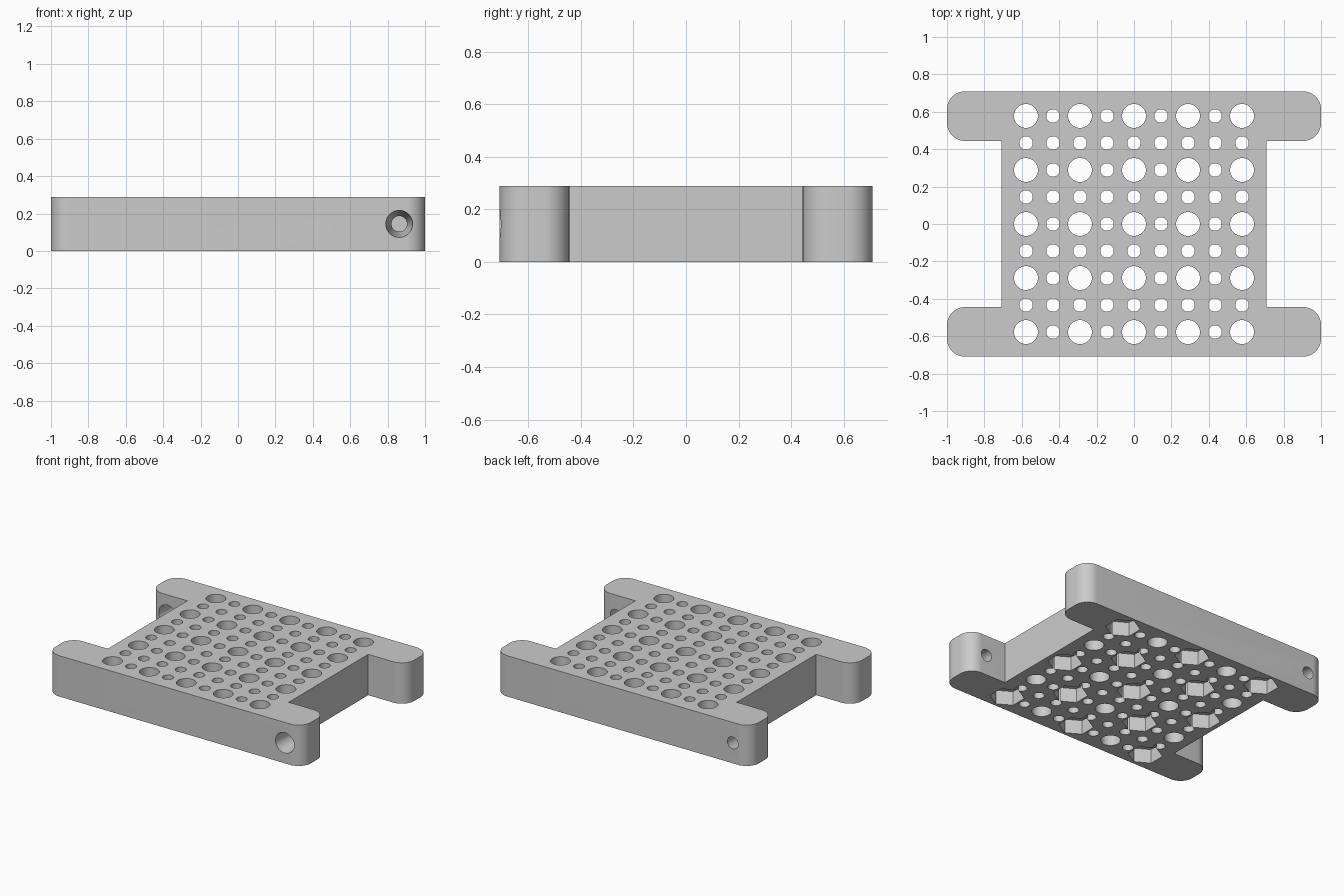
import bpy, bmesh, math
from mathutils import Matrix, Vector

cube = bpy.data.objects.get("Cube")
if cube:
    bpy.data.objects.remove(cube, do_unlink=True)

HEIGHT = 0.289
HALF_Y = 0.709       # outer face of the side bars
HALF_X = 0.708       # side of the central plate
BAR_IN = 0.444       # inner face of the side bars
ROUND = 0.096        # bar corner radius
PITCH = 0.1444       # hole spacing
MID = HEIGHT / 2

grey = bpy.data.materials.new("light_grey")
grey.use_nodes = True
grey.diffuse_color = (0.6, 0.6, 0.6, 1)
grey.node_tree.nodes["Principled BSDF"].inputs["Base Color"].default_value = (0.6, 0.6, 0.6, 1)


def make_object(name, bm):
    mesh = bpy.data.meshes.new(name)
    bm.to_mesh(mesh)
    bm.free()
    mesh.materials.append(grey)
    obj = bpy.data.objects.new(name, mesh)
    bpy.context.collection.objects.link(obj)
    return obj


def arc(cx, cy, start):
    """Quarter circle of outline points, counter-clockwise."""
    steps = 12
    angles = [math.radians(start + 90 * i / steps) for i in range(steps + 1)]
    return [(cx + ROUND * math.cos(a), cy + ROUND * math.sin(a)) for a in angles]


def cylinder(bm, loc, r1, r2, depth, sides, rot=Matrix()):
    bmesh.ops.create_cone(bm, cap_ends=True, segments=sides, radius1=r1, radius2=r2,
                          depth=depth, matrix=Matrix.Translation(loc) @ rot)


def cut(target, cutter):
    mod = target.modifiers.new(cutter.name, 'BOOLEAN')
    mod.operation = 'DIFFERENCE'
    mod.solver = 'EXACT'
    mod.object = cutter
    bpy.context.view_layer.objects.active = target
    bpy.ops.object.modifier_apply(modifier=mod.name)
    bpy.data.objects.remove(cutter, do_unlink=True)


# Plate outline: one half, then the same half turned around
half = [(HALF_X, BAR_IN)]
half += arc(1 - ROUND, BAR_IN + ROUND, -90)
half += arc(1 - ROUND, HALF_Y - ROUND, 0)
half += arc(ROUND - 1, HALF_Y - ROUND, 90)
half += arc(ROUND - 1, BAR_IN + ROUND, 180)
half += [(-HALF_X, BAR_IN)]
outline = half + [(-x, -y) for x, y in half]

bm = bmesh.new()
base = bm.faces.new([bm.verts.new((x, y, 0)) for x, y in outline])
top = bmesh.ops.extrude_face_region(bm, geom=[base])
bmesh.ops.translate(bm, vec=(0, 0, HEIGHT),
                    verts=[v for v in top["geom"] if isinstance(v, bmesh.types.BMVert)])
bmesh.ops.recalc_face_normals(bm, faces=bm.faces)
plate = make_object("perforated_plate", bm)

# Hexagonal nut pockets underneath, on every second large hole
bm = bmesh.new()
for i in range(-2, 3):
    for j in range(-2, 3):
        if (i + j) % 2 == 0:
            cylinder(bm, (2 * i * PITCH, 2 * j * PITCH, 0), 0.112, 0.112, 0.2, 6)
cut(plate, make_object("nut_pockets", bm))

# Grid of large and small through holes
bm = bmesh.new()
for i in range(-4, 5):
    for j in range(-4, 5):
        large = i % 2 == 0 and j % 2 == 0
        r = 0.064 if large else 0.036
        cylinder(bm, (i * PITCH, j * PITCH, MID), r, r, 1, 40 if large else 28)
cut(plate, make_object("grid_holes", bm))

# Tapered cross holes, one per bar at opposite ends, wide towards the front
bm = bmesh.new()
bar_mid = (HALF_Y + BAR_IN) / 2
for side in (1, -1):
    cylinder(bm, Vector((side * 0.862, -side * bar_mid, MID)), 0.073, 0.041, 0.28, 40,
             Matrix.Rotation(-math.pi / 2, 4, 'X'))
cut(plate, make_object("cross_holes", bm))

# Smooth curved walls, keep sharp edges
bpy.ops.object.select_all(action='DESELECT')
plate.select_set(True)
bpy.context.view_layer.objects.active = plate
bpy.ops.object.shade_smooth_by_angle(angle=math.radians(30))
